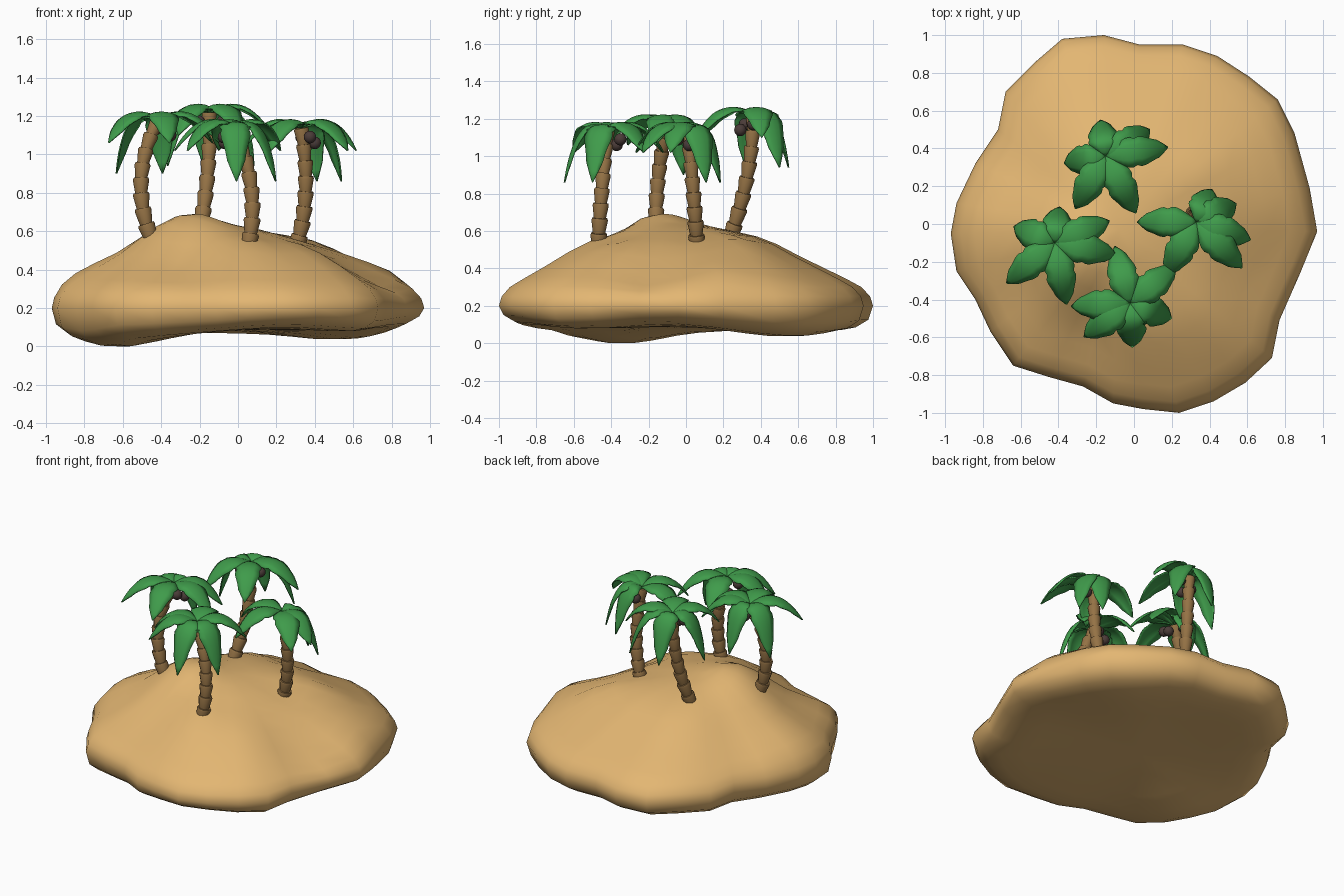
import bpy, bmesh
from math import sin, cos, pi, radians, exp
from mathutils import Vector

if "Cube" in bpy.data.objects:
    bpy.data.objects.remove(bpy.data.objects["Cube"])


def material(name, rgb):
    m = bpy.data.materials.new(name)
    m.diffuse_color = (*rgb, 1)
    m.use_nodes = True
    m.node_tree.nodes["Principled BSDF"].inputs["Base Color"].default_value = m.diffuse_color
    return m


SAND = material("sand", (0.77, 0.47, 0.17))
BARK = material("bark", (0.30, 0.17, 0.06))
LEAF = material("leaf", (0.05, 0.33, 0.07))
NUT = material("nut", (0.07, 0.045, 0.04))


def finish(name, bm, mat, angle):
    bmesh.ops.recalc_face_normals(bm, faces=bm.faces)
    me = bpy.data.meshes.new(name)
    bm.to_mesh(me)
    bm.free()
    me.materials.append(mat)
    ob = bpy.data.objects.new(name, me)
    bpy.context.collection.objects.link(ob)
    bpy.ops.object.select_all(action='DESELECT')
    bpy.context.view_layer.objects.active = ob
    ob.select_set(True)
    bpy.ops.object.shade_smooth_by_angle(angle=radians(angle))
    return ob


def bridge(bm, a, b):
    n = len(a)
    for i in range(n):
        bm.faces.new((a[i], a[(i + 1) % n], b[(i + 1) % n], b[i]))


# Island: shoreline outline scaled through a height profile, plus soft bumps
OUTLINE = [(-.38, .98), (-.16, 1), (.03, .95), (.26, .95), (.44, .89), (.61, .78), (.76, .66),
           (.85, .48), (.93, .19), (.97, -.04), (.88, -.26), (.77, -.51), (.73, -.71),
           (.59, -.84), (.42, -.94), (.24, -1), (.05, -.98), (-.11, -.95), (-.27, -.86),
           (-.45, -.81), (-.64, -.75), (-.76, -.57), (-.84, -.4), (-.94, -.25), (-.97, -.05),
           (-.94, .11), (-.84, .32), (-.72, .5), (-.68, .7), (-.52, .86)]
CX, CY = -.08, -.03
UNDER = [(.25, .085), (.5, .08), (.7, .07), (.83, .07), (.91, .085), (.975, .125)]
UPPER = [(1, .2), (.985, .25), (.94, .3), (.86, .345), (.75, .4), (.62, .465), (.5, .53),
         (.4, .57), (.29, .595), (.18, .61), (.08, .61)]
BUMPS = [(-.27, -.15, .09, .16), (.48, .3, .04, .15), (.34, .02, -.03, .12), (.72, -.22, -.04, .15),
         (.42, -.5, .03, .18), (.2, -.35, -.03, .12), (0, -.6, .03, .12), (-.25, -.55, -.03, .15),
         (-.83, .02, .04, .16), (.8, .2, .05, .15)]
LOBES = [(-.6, -.33, -.075, .22), (.5, .52, -.035, .22), (.25, -.85, .03, .25), (.85, -.1, .035, .25)]


def bump(x, y, items):
    return sum(h * exp(-((x - a) ** 2 + (y - b) ** 2) / (2 * w * w)) for a, b, h, w in items)


bm = bmesh.new()
rings = []
for k, (t, z) in enumerate(UNDER + UPPER):
    ring = []
    for ox, oy in OUTLINE:
        x, y = CX + (ox - CX) * t, CY + (oy - CY) * t
        if k < len(UNDER):
            dz = bump(x, y, LOBES)
        else:
            dz = bump(x, y, BUMPS) * min(1, (1 - t) * 12)
        ring.append(bm.verts.new((x, y, max(0, z + dz))))
    rings.append(ring)
for a, b in zip(rings, rings[1:]):
    bridge(bm, a, b)
low = bm.verts.new((CX, CY, .085))
top = bm.verts.new((CX, CY, .61 + bump(CX, CY, BUMPS)))
for c, ring in ((low, rings[0]), (top, rings[-1])):
    for i in range(len(ring)):
        bm.faces.new((c, ring[i], ring[(i + 1) % len(ring)]))
finish("island", bm, SAND, 180)


# Trunk: stacked flared segments along a bent path
def trunk(name, p0, p1, p2, n=8, sides=12):
    def path(s):
        return p0 * (2 * (s - .5) * (s - 1)) + p1 * (4 * s * (1 - s)) + p2 * (2 * s * (s - .5))
    bm = bmesh.new()
    for i in range(n):
        a, b = path(i / n), path((i + 1) / n)
        d = (b - a).normalized()
        b = b + d * .008
        q = Vector((0, 0, 1)).rotation_difference(d)
        r = .045 - .007 * i / n
        loops = []
        for c, rad in ((a, r * .72), (b - d * .012, r), (b, r * .92)):
            loops.append([bm.verts.new(c + q @ Vector((rad * cos(2 * pi * k / sides),
                          rad * sin(2 * pi * k / sides), 0))) for k in range(sides)])
        bridge(bm, loops[0], loops[1])
        bridge(bm, loops[1], loops[2])
        bm.faces.new(loops[0])
        bm.faces.new(loops[2])
    finish(name, bm, BARK, 35)


# Fronds: arched, slightly folded, notched leaf blades radiating from the crown
WIDTHS = [.012, .03, .05, .066, .077, .08, .07, .078, .074, .064, .054, .046, .026, .002]


def fronds(name, crown, blades):
    bm = bmesh.new()
    for ang, reach in blades:
        out = Vector((cos(radians(ang)), sin(radians(ang)), 0))
        side = Vector((-out.y, out.x, 0))
        fall = .12 if reach > .28 else .28
        curl = .15 if reach > .28 else .45
        n = len(WIDTHS) - 1
        rows = []
        for i, w in enumerate(WIDTHS):
            s = i / n
            c = crown + out * (reach * s * (1 + curl * (1 - s)))
            c.z += .24 * s * (1 - s) - fall * s * s
            tan = out * (reach * (1 + curl * (1 - 2 * s)))
            tan.z = .24 * (1 - 2 * s) - 2 * fall * s
            nrm = tan.cross(side).normalized()
            rows.append([bm.verts.new(c + side * (u * w) - nrm * (.25 * w * u * u))
                         for u in (-1, -.5, 0, .5, 1)])
        for a, b in zip(rows, rows[1:]):
            for j in range(4):
                bm.faces.new((a[j], a[j + 1], b[j + 1], b[j]))
    ob = finish(name, bm, LEAF, 50)
    sol = ob.modifiers.new("thickness", 'SOLIDIFY')
    sol.thickness = .008
    sol.offset = 0


# Coconuts: three balls tucked under the crown
def coconuts(name, crown, turn):
    bm = bmesh.new()
    for k, (da, dz) in enumerate(((0, -.05), (55, -.08), (140, -.05))):
        a = radians(turn + da)
        new = bmesh.ops.create_uvsphere(bm, u_segments=14, v_segments=8, radius=.033)["verts"]
        bmesh.ops.translate(bm, verts=new, vec=crown + Vector((.07 * cos(a), .07 * sin(a), dz)))
    finish(name, bm, NUT, 180)


# Trees: base, middle, crown, coconut direction, (angle, reach) of each frond
TREES = [
    ("left", (-.45, -.16, .55), (-.505, -.15, .87), (-.42, -.1, 1.18), -40,
     [(-11, .33), (22, .31), (82, .19), (158, .23), (220, .33), (281, .33)]),
    ("back", (-.21, .23, .55), (-.16, .325, .88), (-.15, .36, 1.22), 220,
     [(8, .33), (31, .27), (98, .19), (190, .22), (240, .32), (298, .34)]),
    ("front", (.05, -.47, .5), (.07, -.45, .82), (-.02, -.42, 1.14), 80,
     [(39, .31), (105, .31), (183, .31), (216, .3), (273, .23), (-20, .23)]),
    ("right", (.3, .06, .5), (.352, .04, .8), (.33, .01, 1.14), -50,
     [(25, .23), (65, .19), (180, .31), (240, .32), (-45, .34), (-18, .3)]),
]
for label, p0, p1, p2, turn, blades in TREES:
    crown = Vector(p2)
    trunk(label + "_palm_trunk", Vector(p0), Vector(p1), crown - Vector((0, 0, .01)))
    fronds(label + "_palm_fronds", crown, blades)
    coconuts(label + "_palm_coconuts", crown, turn)
